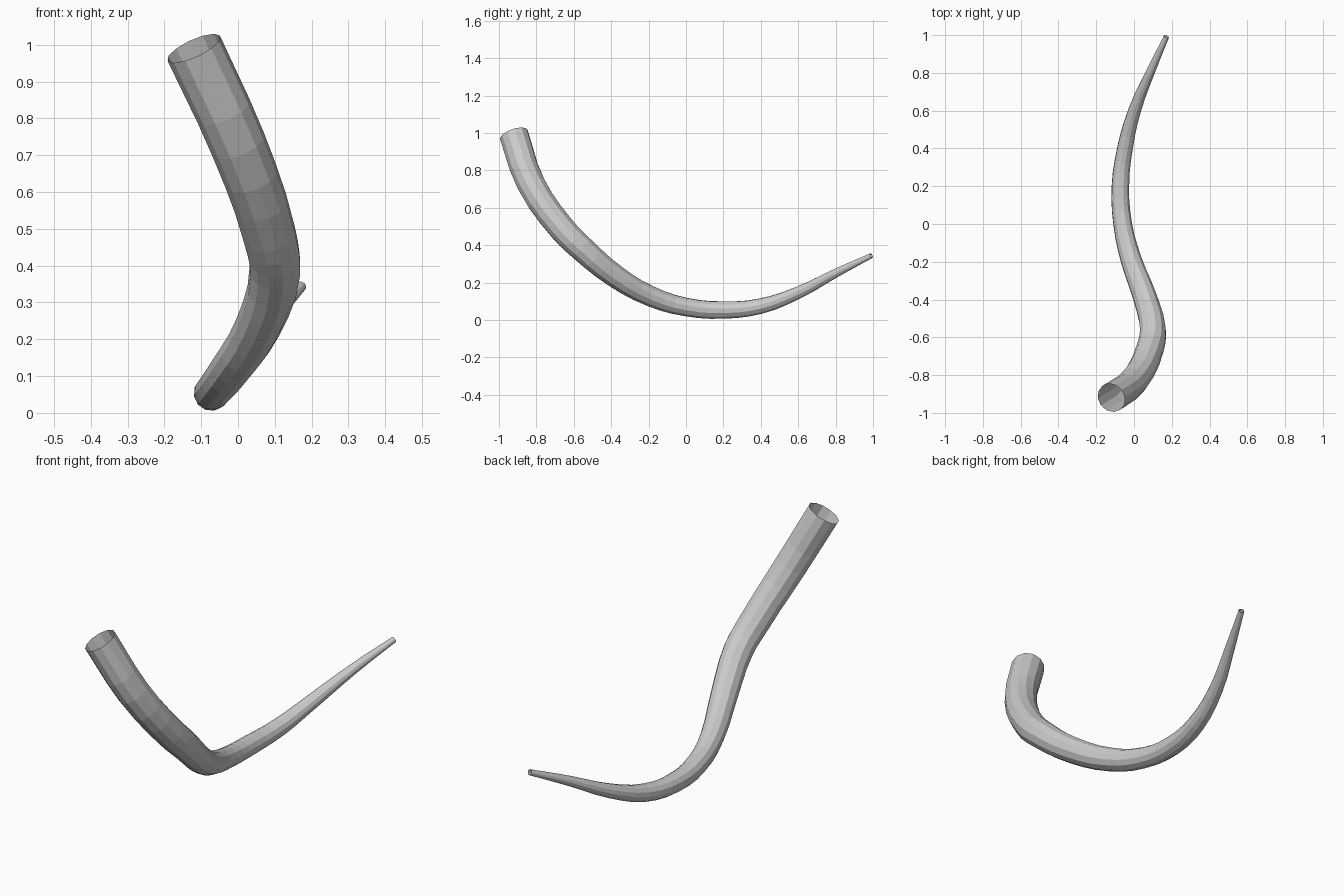
import bpy

if "Cube" in bpy.data.objects:
    bpy.data.objects.remove(bpy.data.objects["Cube"])

# Centre line of the horn: x, y, z, radius
PATH = [
    (-0.12, -0.92, 0.99, 0.079),
    (0.00, -0.83, 0.73, 0.077),
    (0.085, -0.66, 0.485, 0.073),
    (0.10, -0.56, 0.385, 0.070),
    (0.055, -0.38, 0.235, 0.063),
    (-0.015, -0.19, 0.127, 0.056),
    (-0.060, 0.00, 0.069, 0.050),
    (-0.072, 0.20, 0.053, 0.047),
    (-0.048, 0.40, 0.074, 0.042),
    (0.003, 0.60, 0.146, 0.034),
    (0.085, 0.80, 0.250, 0.024),
    (0.172, 0.992, 0.344, 0.014),
]

# Smooth tapering path with a twelve-sided, open-ended tube around it
curve = bpy.data.curves.new("horn_path", "CURVE")
curve.dimensions = "3D"
curve.resolution_u = 3
curve.bevel_depth = 1.0
curve.bevel_resolution = 4
curve.use_fill_caps = False
spline = curve.splines.new("BEZIER")
spline.bezier_points.add(len(PATH) - 1)
for point, (x, y, z, radius) in zip(spline.bezier_points, PATH):
    point.co = (x, y, z)
    point.radius = radius
    point.handle_left_type = point.handle_right_type = "AUTO"

horn = bpy.data.objects.new("curved_horn", curve)
bpy.context.collection.objects.link(horn)
bpy.context.view_layer.objects.active = horn
horn.select_set(True)
bpy.ops.object.convert(target="MESH")
horn = bpy.context.object
horn.name = "curved_horn"
bpy.ops.object.shade_flat()

# Plain grey surface
grey = bpy.data.materials.new("light_grey")
grey.diffuse_color = (0.6, 0.6, 0.6, 1)
grey.use_nodes = True
grey.node_tree.nodes["Principled BSDF"].inputs["Base Color"].default_value = grey.diffuse_color
horn.data.materials.clear()
horn.data.materials.append(grey)
